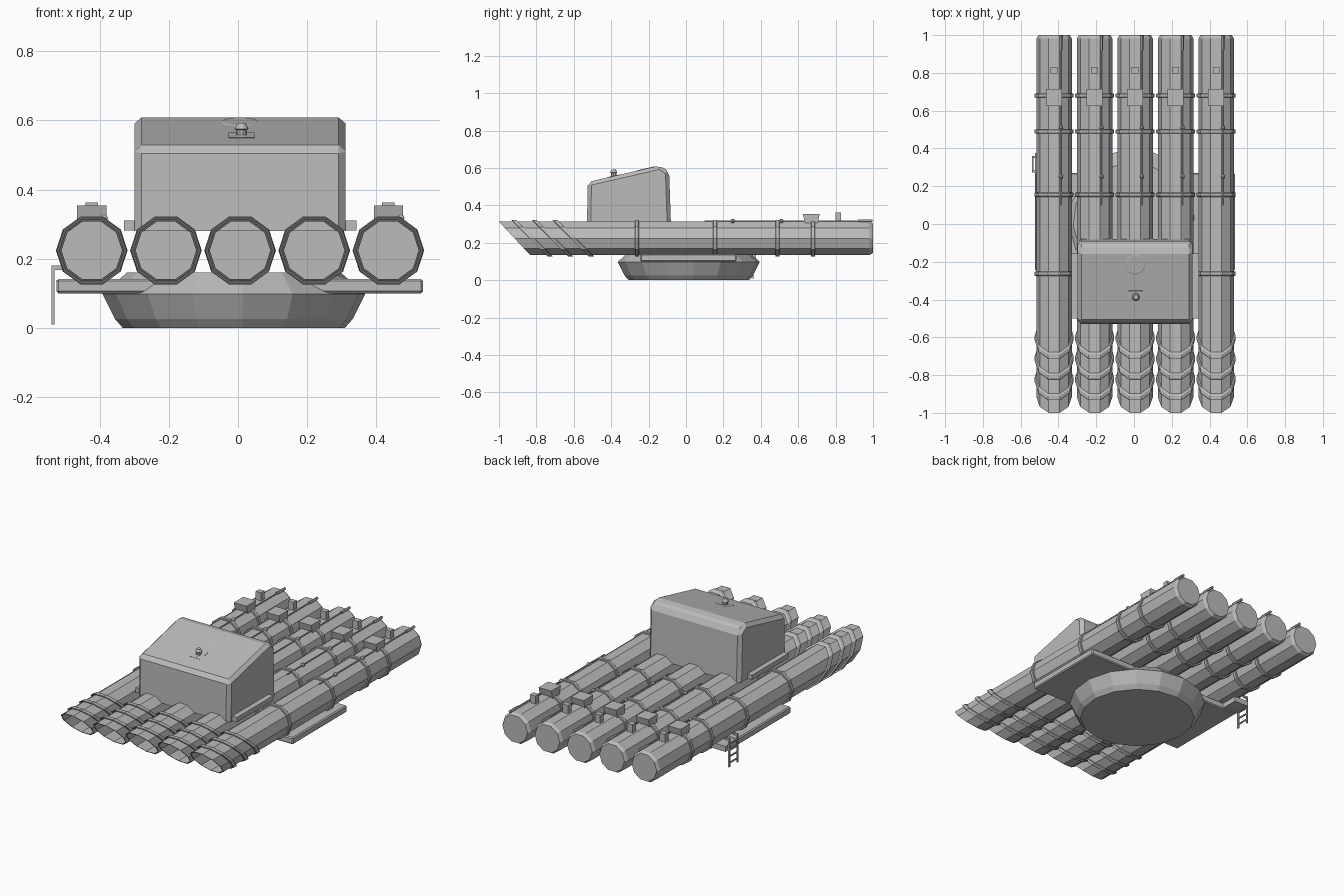
import bpy, bmesh, math
from mathutils import Matrix

cube = bpy.data.objects.get("Cube")
if cube:
    bpy.data.objects.remove(cube, do_unlink=True)

grey = bpy.data.materials.new("plain grey")
grey.use_nodes = True
COLOUR = (0.5, 0.5, 0.5, 1)
grey.diffuse_color = COLOUR
grey.node_tree.nodes["Principled BSDF"].inputs["Base Color"].default_value = COLOUR

MID = 0.006      # sideways centre of the tubes and cabin
AXIS_Z = 0.224   # height of the tube axes
R = 0.0936       # tube radius


def add(name, mesh, loc=(0, 0, 0), rot=(0, 0, 0)):
    ob = bpy.data.objects.new(name, mesh)
    ob.location, ob.rotation_euler = loc, rot
    bpy.context.collection.objects.link(ob)
    return ob


def finish(name, bm):
    bmesh.ops.recalc_face_normals(bm, faces=bm.faces)
    mesh = bpy.data.meshes.new(name)
    bm.to_mesh(mesh)
    bm.free()
    mesh.materials.append(grey)
    return mesh


def loft(name, rings, sides=10, closed=False):
    """Rings of (y, radius, shear) joined along y; shear leans a ring forward."""
    bm = bmesh.new()
    loops = []
    for y, r, shear in rings:
        loop = []
        for k in range(sides):
            a = math.tau * k / sides
            z = r * math.sin(a)
            loop.append(bm.verts.new((r * math.cos(a), y - z * shear, z)))
        loops.append(loop)
    pairs = list(zip(loops, loops[1:]))
    if closed:
        pairs.append((loops[-1], loops[0]))
    else:
        bm.faces.new(loops[0])
        bm.faces.new(loops[-1])
    for a, b in pairs:
        for k in range(sides):
            n = (k + 1) % sides
            bm.faces.new((a[k], a[n], b[n], b[k]))
    return finish(name, bm)


def band(name, width, shear):
    h = width / 2
    return loft(name, [(-h, R - 0.003, shear), (-h, 0.101, shear), (-h * 0.7, 0.1035, shear),
                       (h * 0.7, 0.1035, shear), (h, 0.101, shear), (h, R - 0.003, shear)], closed=True)


def box(name, x, y, z, taper=1.0, bevel=0.0):
    """Box from (min, max) pairs; taper scales the bottom face."""
    bm = bmesh.new()
    bmesh.ops.create_cube(bm, size=1)
    for v in bm.verts:
        if v.co.z < 0:
            v.co.y *= taper
        v.co.x *= x[1] - x[0]
        v.co.y *= y[1] - y[0]
        v.co.z *= z[1] - z[0]
    if bevel:
        bmesh.ops.bevel(bm, geom=bm.edges[:], offset=bevel, segments=1, affect='EDGES')
    return add(name, finish(name, bm), (sum(x) / 2, sum(y) / 2, sum(z) / 2))


def turned(name, profile, loc, sides, rot=(0, 0, 0)):
    """Upright turned part from (radius, height) pairs."""
    mesh = loft(name, [(h, r, 0) for r, h in profile], sides)
    mesh.transform(Matrix.Rotation(math.pi / 2, 4, 'X'))
    return add(name, mesh, loc, rot)


# Launch tubes: slanted hollow mouth, chamfered rear cap, bands and top fittings
tube = loft("tube", [(-0.4, 0.0875, 0), (-0.917, 0.0875, 0.93), (-0.917, R, 0.93),
                     (0.982, R, 0), (1.0, 0.083, 0)])
straight = band("straight_band", 0.022, 0)
slanted = band("slanted_band", 0.028, 1.0)
rod = loft("rod", [(0.1, 0.004, 0), (0.92, 0.004, 0), (0.92, 0.008, 0), (0.998, 0.008, 0)], 6)
knob = loft("knob", [(-0.011, 0.004, 0), (-0.005, 0.011, 0), (0.005, 0.011, 0), (0.011, 0.004, 0)], 8)

for i in range(5):
    x = MID + 0.2145 * (i - 2)
    tag = f"_{i + 1}"
    add("tube" + tag, tube, (x, 0, AXIS_Z))
    for y in (-0.263, 0.155, 0.49, 0.68):
        add("straight_band" + tag, straight, (x, y, AXIS_Z))
    for y in (-0.823, -0.713, -0.603):
        add("slanted_band" + tag, slanted, (x, y, AXIS_Z))
    add("control_rod" + tag, rod, (x + 0.036, 0, 0.317))
    for y in (0.25, 0.51):
        add("rod_knob" + tag, knob, (x + 0.036, y, 0.317))
    box("large_fitting" + tag, (x - 0.042, x + 0.042), (0.625, 0.715), (0.305, 0.354), 0.75)
    box("small_fitting" + tag, (x - 0.018, x + 0.018), (0.798, 0.83), (0.305, 0.362))

# Cabin: sloped-roof side profile pushed sideways, with chamfered edges
profile = [(-0.53, 0.28), (-0.525, 0.525), (-0.14, 0.613), (-0.09, 0.58), (-0.08, 0.28)]
bm = bmesh.new()
near = [bm.verts.new((-0.305, y, z)) for y, z in profile]
face = bm.faces.new(near)
ext = bmesh.ops.extrude_face_region(bm, geom=[face])
bmesh.ops.translate(bm, vec=(0.61, 0, 0),
                    verts=[g for g in ext["geom"] if isinstance(g, bmesh.types.BMVert)])
bmesh.ops.recalc_face_normals(bm, faces=bm.faces)
sharp = [e for e in bm.edges if max(v.co.z for v in e.verts) > 0.5]
bmesh.ops.bevel(bm, geom=sharp, offset=0.02, segments=1, affect='EDGES')
add("cabin", finish("cabin", bm), (MID, 0, 0))
box("cabin_floor", (-0.33, 0.343), (-0.5, -0.155), (0.282, 0.31))

# Roof fittings follow the slope
tilt = math.atan(0.225)
turned("hatch", [(0.05, -0.01), (0.05, 0.0), (0.059, 0.002), (0.059, 0.01), (0.05, 0.015)],
       (MID, -0.212, 0.583), 20, (tilt, 0, 0))
plate = box("sight_plate", (-0.028, 0.048), (-0.42, -0.35), (0.534, 0.558))
plate.rotation_euler.x = tilt
turned("sight", [(0.02, 0), (0.02, 0.012), (0.015, 0.016), (0.015, 0.03), (0.02, 0.034), (0.012, 0.05)],
       (0.01, -0.387, 0.542), 10)

# Turntable bowl and the deck across it
turned("turntable", [(0.322, 0), (0.345, 0.026), (0.381, 0.098), (0.31, 0.16)],
       (-0.012, 0.015, 0), 16, (0, 0, 0.07))
box("deck", (-0.525, 0.535), (-0.245, 0.27), (0.1, 0.141), bevel=0.006)
box("deck_step", (-0.525, -0.43), (0.26, 0.375), (0.105, 0.138))

# Boarding ladder on the right side
for y in (0.277, 0.355):
    box("ladder_rail", (-0.54, -0.531), (y - 0.005, y + 0.005), (0.01, 0.18))
    box("ladder_hook", (-0.54, -0.508), (y - 0.005, y + 0.005), (0.168, 0.18))
for k in range(4):
    z = 0.03 + 0.038 * k
    box("ladder_rung", (-0.539, -0.532), (0.277, 0.355), (z, z + 0.008))
